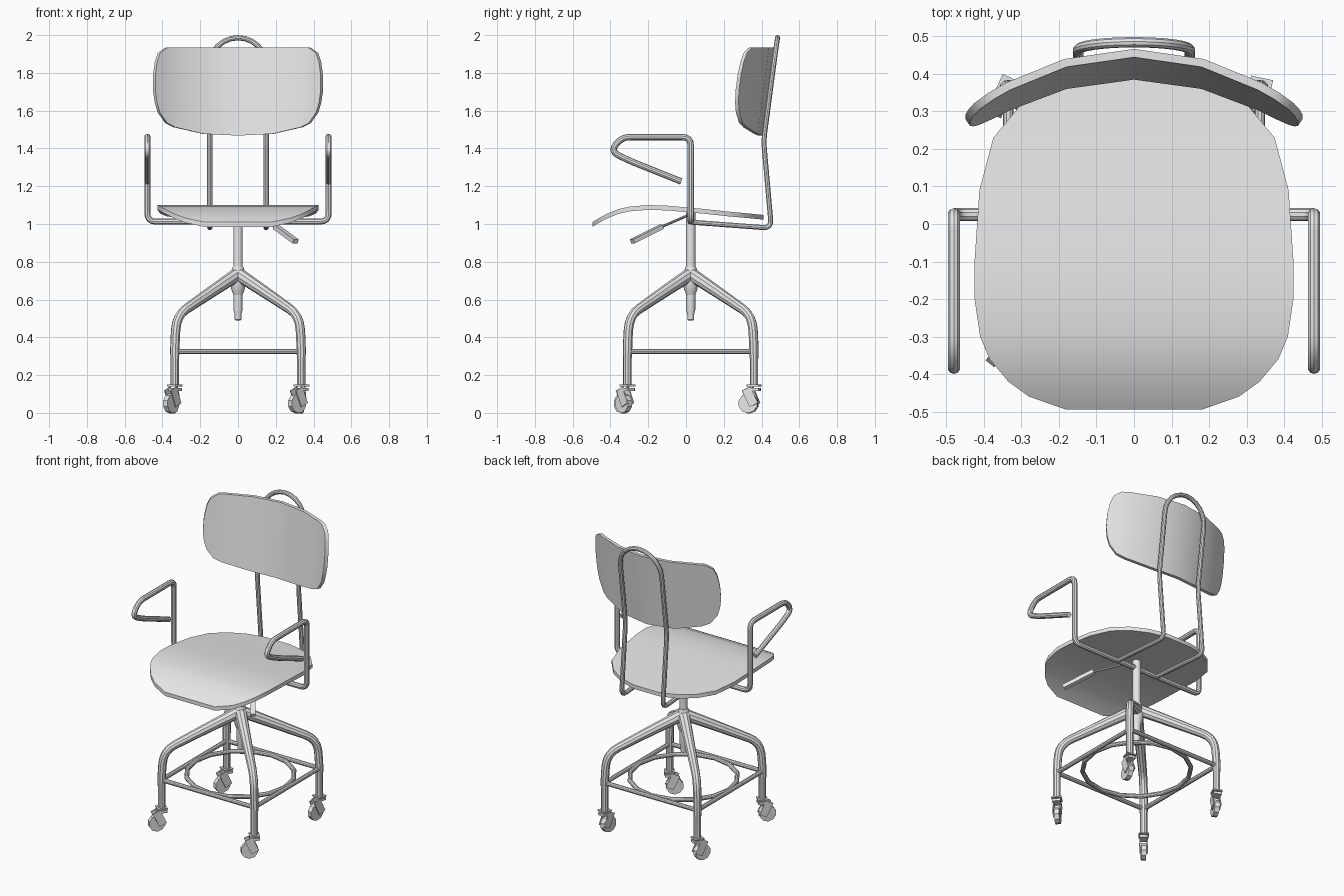
import bpy, bmesh, math
from mathutils import Vector, Matrix

if "Cube" in bpy.data.objects:
    bpy.data.objects.remove(bpy.data.objects["Cube"], do_unlink=True)

grey = bpy.data.materials.new("light_grey")
grey.use_nodes = True
grey.diffuse_color = (0.8, 0.8, 0.8, 1)
grey.node_tree.nodes["Principled BSDF"].inputs["Base Color"].default_value = (0.8, 0.8, 0.8, 1)

CY = 0.025   # depth position of the column and base


def add(name, mesh):
    mesh.materials.clear()
    mesh.materials.append(grey)
    ob = bpy.data.objects.new(name, mesh)
    bpy.context.scene.collection.objects.link(ob)
    bpy.ops.object.select_all(action='DESELECT')
    ob.select_set(True)
    bpy.context.view_layer.objects.active = ob
    bpy.ops.object.shade_smooth_by_angle(angle=math.radians(35))
    return ob


def from_bmesh(name, bm):
    bmesh.ops.recalc_face_normals(bm, faces=bm.faces)
    mesh = bpy.data.meshes.new(name)
    bm.to_mesh(mesh)
    bm.free()
    return add(name, mesh)


def rounded(points, r, steps=4):
    """Round every inner corner of a path."""
    pts = [Vector(p) for p in points]
    out = [pts[0]]
    for a, b, c in zip(pts, pts[1:], pts[2:]):
        d = min(r, (a - b).length * 0.49, (c - b).length * 0.49)
        p, q = b + (a - b).normalized() * d, b + (c - b).normalized() * d
        for i in range(steps + 1):
            t = i / steps
            out.append(p * (1 - t) ** 2 + b * 2 * t * (1 - t) + q * t * t)
    return out + [pts[-1]]


def tube(name, pts, radius, radii=None, closed=False):
    cu = bpy.data.curves.new(name, 'CURVE')
    cu.dimensions = '3D'
    cu.bevel_depth = radius
    cu.bevel_resolution = 3
    cu.use_fill_caps = True
    sp = cu.splines.new('POLY')
    sp.points.add(len(pts) - 1)
    sp.use_cyclic_u = closed
    for i, p in enumerate(pts):
        sp.points[i].co = (*p, 1)
        sp.points[i].radius = radii[i] if radii else 1
    tmp = bpy.data.objects.new(name + "_path", cu)
    bpy.context.scene.collection.objects.link(tmp)
    dg = bpy.context.evaluated_depsgraph_get()
    mesh = bpy.data.meshes.new_from_object(tmp.evaluated_get(dg))
    bpy.data.objects.remove(tmp, do_unlink=True)
    return add(name, mesh)


def panel(name, rows, offset):
    """Skin pairs of points into a strip, then thicken along offset(co)."""
    bm = bmesh.new()
    vs = [[bm.verts.new(p) for p in row] for row in rows]
    for (a, b), (c, d) in zip(vs, vs[1:]):
        bm.faces.new((a, b, d, c))
    geo = bmesh.ops.extrude_face_region(bm, geom=bm.faces[:], use_keep_orig=True)["geom"]
    for v in geo:
        if isinstance(v, bmesh.types.BMVert):
            v.co += Vector(offset(v.co))
    return from_bmesh(name, bm)


def lathe(name, profile, x=0, y=CY, sides=16):
    bm = bmesh.new()
    rings = [[bm.verts.new((x + r * math.cos(k * math.tau / sides),
                            y + r * math.sin(k * math.tau / sides), z))
              for k in range(sides)] for r, z in profile]
    for a, b in zip(rings, rings[1:]):
        for k in range(sides):
            n = (k + 1) % sides
            bm.faces.new((a[k], a[n], b[n], b[k]))
    bm.faces.new(rings[0])
    bm.faces.new(rings[-1])
    return from_bmesh(name, bm)


# Seat: rows of depth, height, half width
seat = [(-0.495, 1.01, 0.18), (-0.46, 1.032, 0.28), (-0.42, 1.053, 0.335),
        (-0.36, 1.078, 0.385), (-0.30, 1.092, 0.41), (-0.20, 1.1, 0.425),
        (-0.10, 1.097, 0.425), (0.09, 1.08, 0.412), (0.23, 1.065, 0.375),
        (0.32, 1.057, 0.30), (0.38, 1.051, 0.20), (0.41, 1.048, 0.09)]
panel("seat", [((-w, y, z), (w, y, z)) for y, z, w in seat], lambda c: (0, 0, -0.025))

# Backrest: columns of sideways position, bottom, top
half = [(0, 1.468, 1.935), (0.18, 1.477, 1.935), (0.33, 1.512, 1.935),
        (0.375, 1.535, 1.933), (0.413, 1.59, 1.905), (0.428, 1.64, 1.86), (0.437, 1.7, 1.79)]
cols = [(-x, a, b) for x, a, b in reversed(half[1:])] + half


def back_point(x, z):
    return (x, 0.385 + 0.128 * (z - 1.47) - 0.8 * x * x, z)


panel("backrest", [(back_point(x, a), back_point(x, b)) for x, a, b in cols],
      lambda c: Vector((1.6 * c.x, 1, 0)).normalized() * 0.022)

# Backrest frame: one bent tube with an arched top
U = 0.149
side = rounded([(U, CY, 1.01), (U, 0.452, 0.978), (U, 0.411, 1.44), (U, 0.464, 1.84)], 0.045)
arch = []
for k in range(1, 12):
    a = k * math.pi / 12
    z = 1.84 + 0.146 * math.sin(a)
    arch.append(Vector((U * math.cos(a), 0.464 + 0.14 * (z - 1.84), z)))
other = [Vector((-p.x, p.y, p.z)) for p in reversed(side)]
tube("backrest_frame", side + arch + other, 0.014)

# Armrests and the bar under the seat
for s, label in ((1, "left"), (-1, "right")):
    X = 0.48 * s
    tube(label + "_armrest", rounded(
        [(0, CY, 1.013), (X, CY, 1.013), (X, CY, 1.46), (X, -0.34, 1.46),
         (X, -0.4, 1.385), (X, -0.3, 1.335), (X, -0.025, 1.225)], 0.045), 0.017)

# Column, hub and lower rod
lathe("column", [(0.025, 0.74), (0.025, 1.07)])
lathe("hub", [(0.022, 0.62), (0.034, 0.65), (0.045, 0.7), (0.036, 0.75), (0.027, 0.775)])
lathe("lower_rod", [(0.012, 0.488), (0.018, 0.494), (0.018, 0.52), (0.024, 0.545), (0.024, 0.64)])

# Height lever with a flat handle
rod_end = Vector((0.2, -0.13, 0.985))
grip_end = Vector((0.305, -0.285, 0.908))
tube("lever_rod", [(0.03, 0.02, 1.05), rod_end], 0.007)
bm = bmesh.new()
axis = grip_end - rod_end
rot = axis.to_track_quat('Y', 'Z').to_matrix().to_4x4()
bmesh.ops.create_cube(bm, size=1, matrix=Matrix.Translation((rod_end + grip_end) / 2) @ rot
                      @ Matrix.Diagonal((0.032, axis.length, 0.024, 1)))
from_bmesh("lever_handle", bm)


def caster(name, x, y, angle):
    """Swivel caster whose wheel trails towards angle."""
    place = Matrix.Translation((x, y, 0)) @ Matrix.Rotation(angle, 4, 'Z')
    bm = bmesh.new()

    def box(cx, cy, cz, sx, sy, sz, tilt=0):
        bmesh.ops.create_cube(bm, size=1, matrix=place @ Matrix.Translation((cx, cy, cz))
                              @ Matrix.Rotation(tilt, 4, 'Y') @ Matrix.Diagonal((sx, sy, sz, 1)))

    # wheel
    bmesh.ops.create_cone(bm, cap_ends=True, segments=10, radius1=0.052, radius2=0.052, depth=0.03,
                          matrix=place @ Matrix.Translation((0.03, 0, 0.05))
                          @ Matrix.Rotation(math.pi / 2, 4, 'X'))
    # fork and mounting plates
    for s in (1, -1):
        box(0.017, s * 0.021, 0.085, 0.05, 0.007, 0.095, math.radians(-155))
    box(0.0, 0, 0.125, 0.06, 0.049, 0.016)
    box(0, 0, 0.145, 0.06, 0.06, 0.008)
    from_bmesh(name, bm)


# Four legs, foot bars and casters
S = 0.335
corners = [(-1, -1, 232, "front_right"), (1, -1, 222, "front_left"),
           (1, 1, 258, "back_left"), (-1, 1, 245, "back_right")]
for i, (sx, sy, ang, label) in enumerate(corners):
    path = rounded([(d * sx, CY + d * sy, z) for d, z in
                    ((0, 0.735), (0.15, 0.635), (0.325, 0.515), (S, 0.36), (S, 0.145))], 0.11)
    radii = [1.45 - 0.45 * min(1, abs(p.x) / 0.3) if p.z > 0.3 else 0.9 for p in path]
    tube(label + "_leg", path, 0.025, radii)
    caster(label + "_caster", S * sx, CY + S * sy, math.radians(ang))
    nx, ny = corners[(i + 1) % 4][:2]
    tube("foot_bar_" + str(i + 1), [(S * sx, CY + S * sy, 0.325), (S * nx, CY + S * ny, 0.325)], 0.014)

# Foot ring
tube("foot_ring", [(0.322 * math.cos(k * math.tau / 16), CY + 0.322 * math.sin(k * math.tau / 16), 0.325)
                   for k in range(16)], 0.014, closed=True)
